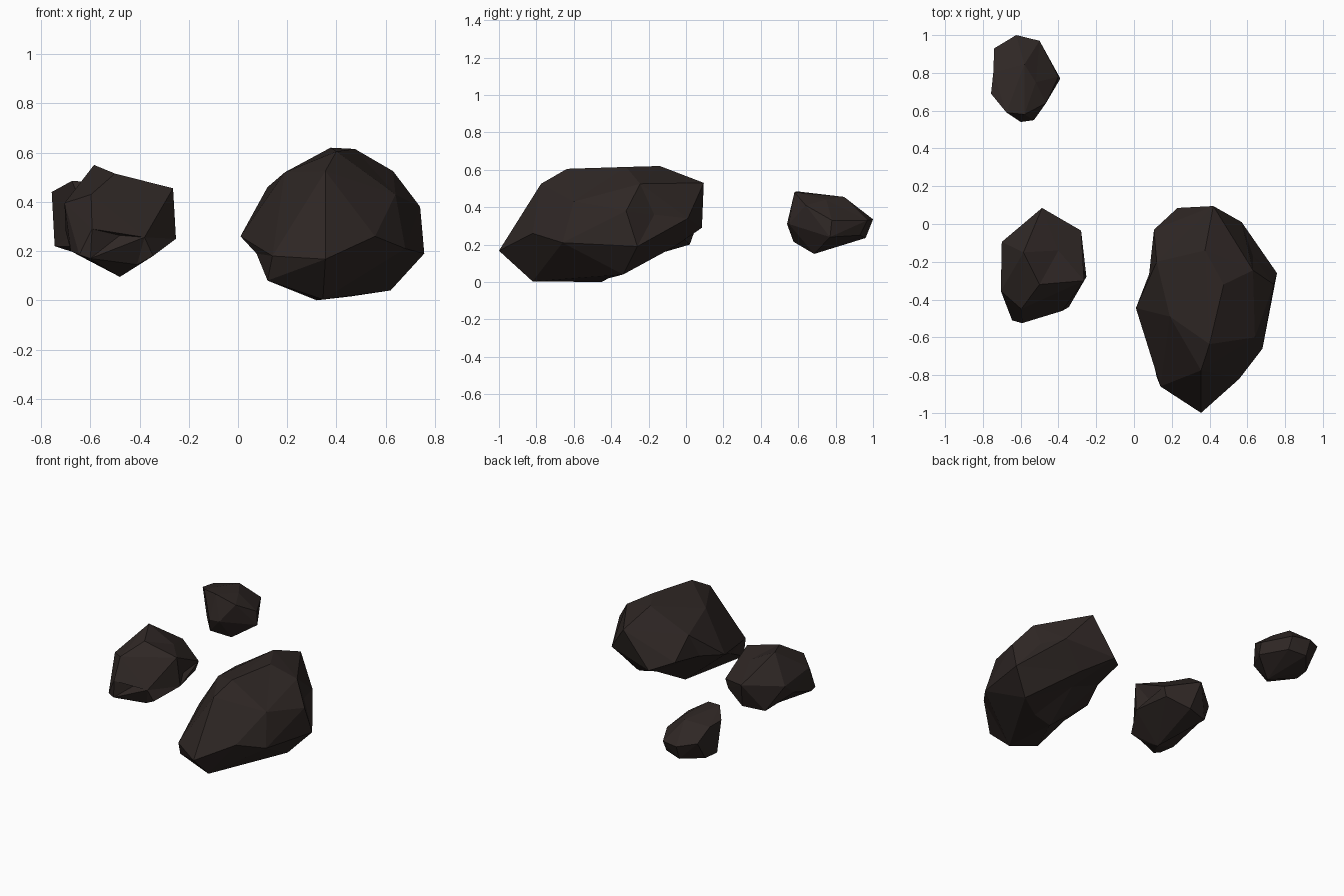
import bpy, bmesh
from mathutils import Vector

mat = bpy.data.materials.new("dark_stone")
mat.diffuse_color = (0.028, 0.020, 0.018, 1)


def rock(name, corners):
    """Wrap a faceted skin around corner points, keeping shallow dents."""
    pts = [Vector(c) for c in corners]
    lo = Vector([min(p[i] for p in pts) for i in range(3)])
    hi = Vector([max(p[i] for p in pts) for i in range(3)])
    mid, half = (lo + hi) / 2, (hi - lo) / 2
    bm = bmesh.new()
    back = bm.verts.layers.int.new("corner")
    # inflate towards a ball so every corner lands on the hull
    for i, p in enumerate(pts):
        d = Vector([(p[k] - mid[k]) / half[k] for k in range(3)])
        v = bm.verts.new(d.normalized() * d.length ** 0.35)
        v[back] = i
    bmesh.ops.convex_hull(bm, input=bm.verts[:])
    bmesh.ops.delete(bm, geom=[v for v in bm.verts if not v.link_faces], context='VERTS')
    # put the corners back in their true places
    for v in bm.verts:
        v.co = pts[v[back]]
    bmesh.ops.recalc_face_normals(bm, faces=bm.faces[:])
    me = bpy.data.meshes.new(name)
    bm.to_mesh(me)
    bm.free()
    me.materials.append(mat)
    ob = bpy.data.objects.new(name, me)
    bpy.context.collection.objects.link(ob)
    return ob


# Large boulder: crown, flanks, underside
rock("large_rock", [
    (.355, -1, .167), (.355, -.775, .525), (.40, -.636, .605), (.376, -.14, .62),
    (.475, -.32, .615), (.19, -.49, .52), (.12, -.2, .46), (.63, -.245, .525),
    (.74, -.32, .38), (.757, -.26, .19), (.64, -.6, .43), (.68, -.66, .21),
    (.557, -.82, .26), (.14, -.86, .18), (.01, -.445, .26), (.08, -.265, .3),
    (.106, -.03, .336), (.23, .085, .29), (.42, .095, .53), (.57, .01, .34),
    (.63, -.17, .36), (.075, -.6, .19),
    (.345, -.82, .003), (.62, -.336, .04), (.46, -.43, .016), (.32, -.45, 0),
    (.12, -.81, .08), (.36, -.18, .15), (.4, -.06, .19)])

# Medium rock
rock("medium_rock", [
    (-.585, -.15, .55), (-.5, -.32, .515), (-.40, -.14, .45), (-.264, -.3, .455),
    (-.28, -.035, .325), (-.487, .085, .38), (-.70, -.095, .36), (-.705, -.355, .395),
    (-.597, -.45, .43), (-.593, -.525, .29), (-.645, -.51, .185), (-.6, -.52, .17),
    (-.48, -.46, .264), (-.38, -.46, .256), (-.252, -.28, .25), (-.29, -.195, .3),
    (-.345, -.44, .18), (-.41, -.42, .145), (-.48, -.34, .095), (-.68, -.42, .2),
    (-.6, -.26, .2), (-.7, -.2, .28), (-.45, .02, .2), (-.3, -.04, .26),
    (-.6, -.02, .19)])

# Small rock
rock("small_rock", [
    (-.675, .59, .485), (-.58, .58, .48), (-.757, .69, .44), (-.745, .8, .43),
    (-.58, .845, .455), (-.52, .75, .44), (-.624, 1, .335), (-.5, .97, .33),
    (-.39, .77, .24), (-.4, .78, .33), (-.466, .64, .41), (-.53, .55, .31),
    (-.6, .54, .31), (-.62, .575, .215), (-.745, .72, .22), (-.74, .93, .36),
    (-.53, .685, .15), (-.62, .96, .235), (-.73, .83, .22), (-.5, .93, .25)])
